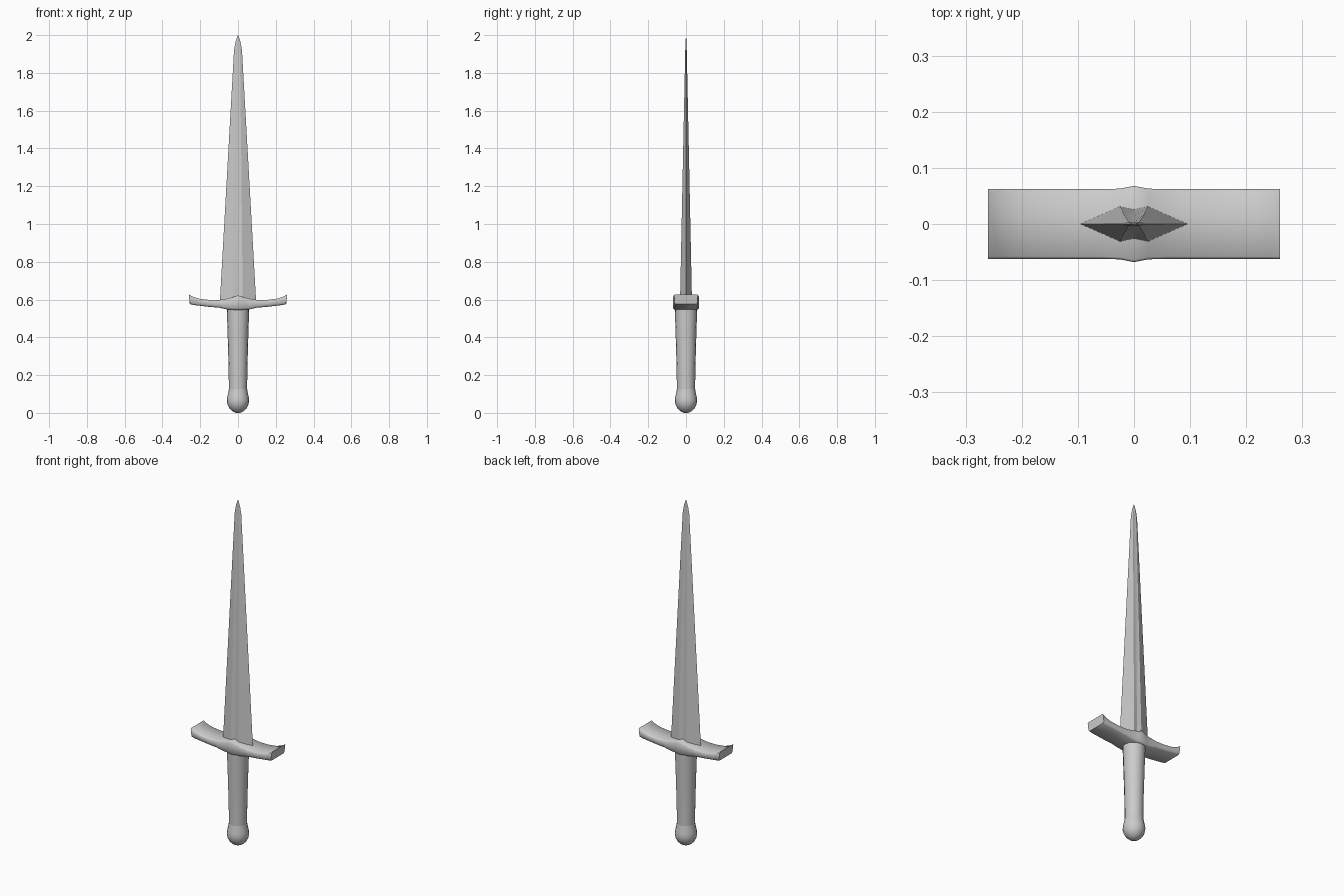
import bpy, bmesh, math

if "Cube" in bpy.data.objects:
    bpy.data.objects.remove(bpy.data.objects["Cube"])


def make(name, verts, faces, angle=35):
    me = bpy.data.meshes.new(name)
    me.from_pydata(verts, [], faces)
    bm = bmesh.new()
    bm.from_mesh(me)
    bmesh.ops.remove_doubles(bm, verts=bm.verts, dist=1e-5)
    bmesh.ops.recalc_face_normals(bm, faces=bm.faces)
    bm.to_mesh(me)
    bm.free()
    ob = bpy.data.objects.new(name, me)
    bpy.context.collection.objects.link(ob)
    bpy.ops.object.select_all(action='DESELECT')
    ob.select_set(True)
    bpy.context.view_layer.objects.active = ob
    bpy.ops.object.shade_smooth_by_angle(angle=math.radians(angle))
    return ob


def loft(name, rings, angle=35):
    n = len(rings[0])
    verts = [v for r in rings for v in r]
    faces = [(k * n + i, k * n + (i + 1) % n, (k + 1) * n + (i + 1) % n, (k + 1) * n + i)
             for k in range(len(rings) - 1) for i in range(n)]
    faces += [tuple(range(n)), tuple(range(len(verts) - n, len(verts)))]
    return make(name, verts, faces, angle)


def lathe(name, profile, sides=16):
    return loft(name, [[(r * math.cos(2 * math.pi * i / sides),
                         r * math.sin(2 * math.pi * i / sides), z)
                        for i in range(sides)] for r, z in profile], 50)


# Blade: shallow central groove between two ridges, tapering to a point
def blade_ring(z, w, ridge, t, groove):
    return [(w, 0, z), (ridge, t, z), (0, groove, z), (-ridge, t, z),
            (-w, 0, z), (-ridge, -t, z), (0, -groove, z), (ridge, -t, z)]


loft("blade", [blade_ring(0.57, 0.097, 0.025, 0.032, 0.027),
               blade_ring(1.30, 0.056, 0.018, 0.017, 0.014),
               blade_ring(1.92, 0.021, 0.010, 0.004, 0.003),
               blade_ring(1.965, 0.013, 0.006, 0.002, 0.0015),
               blade_ring(2.0, 0.001, 0.0005, 0.0005, 0.0004)], 20)

# Grip
lathe("grip", [(0.048, 0.10), (0.050, 0.25), (0.055, 0.42), (0.060, 0.57)])

# Pommel
lathe("pommel", [(0.012, 0.0), (0.030, 0.009), (0.045, 0.023), (0.055, 0.042), (0.059, 0.062),
                 (0.057, 0.083), (0.051, 0.110), (0.048, 0.130)])

# Crossguard: stations of (x, bottom z, top z, half depth), mirrored across x
half = [(0.0, 0.545, 0.622, 0.068), (0.025, 0.546, 0.613, 0.063), (0.06, 0.548, 0.604, 0.062),
        (0.10, 0.557, 0.598, 0.062), (0.15, 0.561, 0.598, 0.062), (0.20, 0.567, 0.604, 0.062),
        (0.235, 0.571, 0.615, 0.062), (0.255, 0.576, 0.628, 0.062)]
stations = [(-x, b, t, d) for x, b, t, d in half[:0:-1]] + half
rings = []
for x, b, t, d in stations:
    c = 0.008
    top_x = x * 1.02
    rings.append([(x, -d + c, b), (x, d - c, b), (x, d, b + c), (top_x, d, t - c / 2),
                  (top_x, d - c / 2, t), (top_x, -d + c / 2, t), (top_x, -d, t - c / 2), (x, -d, b + c)])
loft("crossguard", rings, 50)
